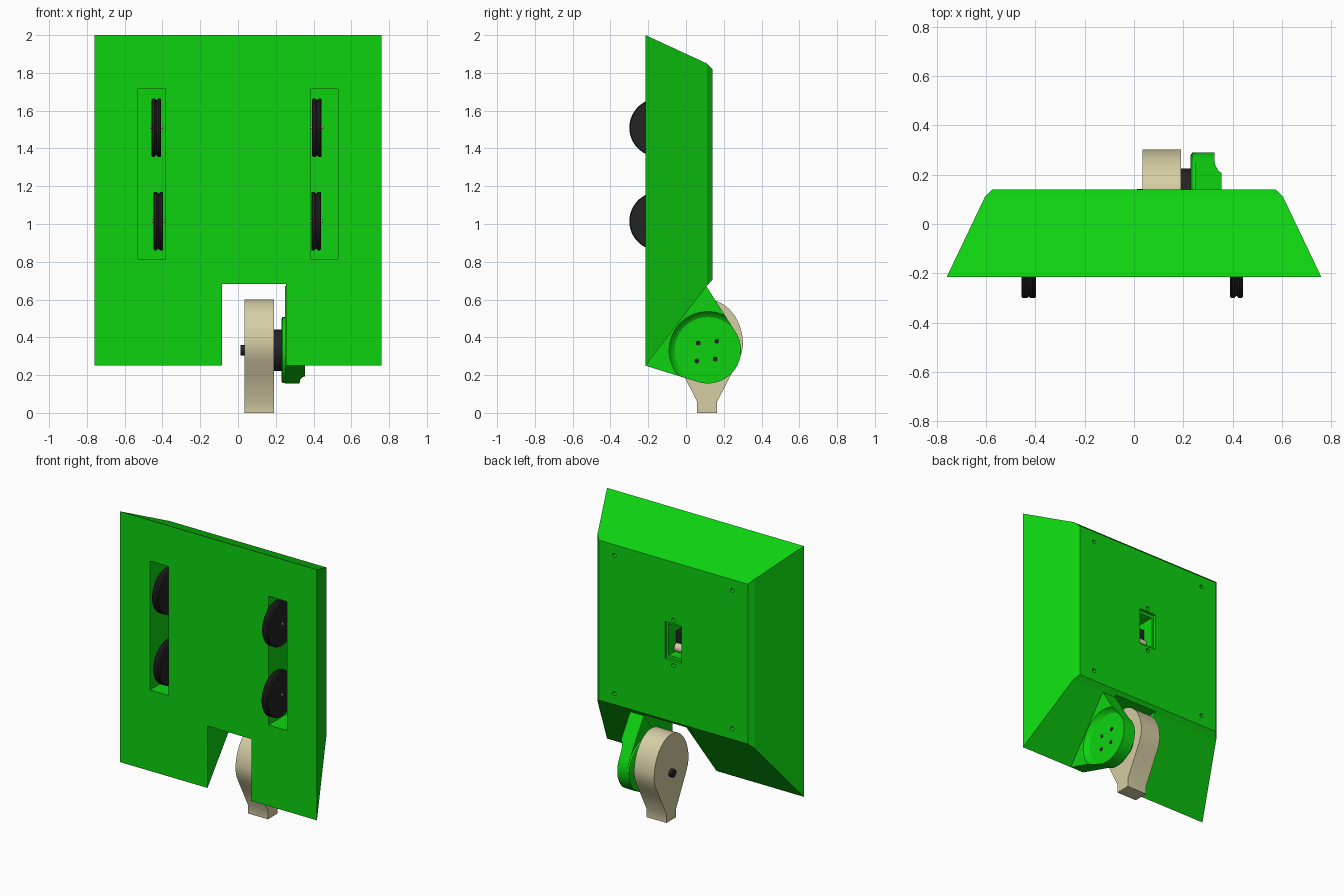
import bpy, bmesh, math

if "Cube" in bpy.data.objects:
    bpy.data.objects.remove(bpy.data.objects["Cube"])

def material(name, rgb):
    m = bpy.data.materials.new(name)
    m.diffuse_color = (*rgb, 1)
    m.use_nodes = True
    m.node_tree.nodes["Principled BSDF"].inputs["Base Color"].default_value = m.diffuse_color
    return m

GREEN = material("bright green", (0.004, 0.65, 0.005))
BLACK = material("rubber black", (0.017, 0.017, 0.018))
BEIGE = material("beige", (0.66, 0.61, 0.37))
PINK = material("axle pink", (0.65, 0.38, 0.36))

def finish(bm, name, mat, smooth=False):
    bmesh.ops.recalc_face_normals(bm, faces=bm.faces)
    me = bpy.data.meshes.new(name)
    bm.to_mesh(me)
    bm.free()
    me.materials.append(mat)
    ob = bpy.data.objects.new(name, me)
    bpy.context.collection.objects.link(ob)
    if smooth:
        smooth_shade(ob)
    return ob

def smooth_shade(ob):
    bpy.ops.object.select_all(action='DESELECT')
    ob.select_set(True)
    bpy.context.view_layer.objects.active = ob
    bpy.ops.object.shade_smooth_by_angle(angle=math.radians(30))

def loft(name, rings, mat, smooth=False):
    """Skin equal-length rings of points and cap both ends."""
    bm = bmesh.new()
    vs = [[bm.verts.new(p) for p in r] for r in rings]
    n = len(vs[0])
    for a, b in zip(vs, vs[1:]):
        for i in range(n):
            j = (i + 1) % n
            bm.faces.new((a[i], a[j], b[j], b[i]))
    bm.faces.new(vs[0])
    bm.faces.new(vs[-1])
    return finish(bm, name, mat, smooth)

def box(name, x0, x1, y0, y1, z0, z1, mat=GREEN):
    return loft(name, [[(x, y0, z0), (x, y1, z0), (x, y1, z1), (x, y0, z1)] for x in (x0, x1)], mat)

def lathe_x(name, prof, y, z, mat, n=48):
    """Turned solid along x from (x, radius) pairs."""
    rings = [[(x, y + r * math.cos(2 * math.pi * i / n), z + r * math.sin(2 * math.pi * i / n))
              for i in range(n)] for x, r in prof]
    return loft(name, rings, mat, True)

def lathe_y(name, x, z, r, y0, y1, n=16):
    rings = [[(x + r * math.cos(2 * math.pi * i / n), y, z + r * math.sin(2 * math.pi * i / n))
              for i in range(n)] for y in (y0, y1)]
    return loft(name, rings, GREEN)

def cut(ob, *cutters):
    for c in cutters:
        m = ob.modifiers.new("cut", 'BOOLEAN')
        m.operation, m.solver, m.object = 'DIFFERENCE', 'EXACT', c
        bpy.context.view_layer.objects.active = ob
        bpy.ops.object.modifier_apply(modifier=m.name)
        bpy.data.objects.remove(c)

# Tapered body shell with a chamfered back edge
body = loft("body", [[(-w, y, lo), (w, y, lo), (w, y, hi), (-w, y, hi)] for y, w, lo, hi in
                     ((-0.215, 0.76, 0.25, 2.0), (0.11, 0.605, 0.672, 1.85), (0.14, 0.575, 0.705, 1.82))], GREEN)
# Leg notch, wheel slots and switch opening
cut(body,
    box("notch_cutter", -0.085, 0.255, -0.5, 0.5, 0, 0.682),
    box("slot_cutter", -0.53, -0.385, -0.5, 0.05, 0.815, 1.715),
    box("slot_cutter", 0.385, 0.53, -0.5, 0.05, 0.815, 1.715),
    box("recess_cutter", -0.065, 0.065, 0.12, 0.5, 1.13, 1.39),
    box("opening_cutter", -0.05, 0.05, -0.06, 0.5, 1.15, 1.37))
# Screw holes in the back
for x, z in [(sx * 0.455, z) for sx in (-1, 1) for z in (0.78, 1.745)] + [(0, 1.10), (0, 1.415)]:
    cut(body, lathe_y("screw_cutter", x, z, 0.014, 0.09, 0.2))

# Switch inside the opening
box("switch", -0.035, 0.035, -0.06, 0.06, 1.17, 1.30, BLACK)
lathe_x("switch_roller", [(-0.03, 0.03), (0.03, 0.03)], 0.06, 1.19, BEIGE, 24)

# Grooved wheels with thin axles
for x, z in ((-0.432, 1.51), (-0.422, 1.015), (0.418, 1.51), (0.414, 1.015)):
    lathe_x("wheel", [(x - 0.025, 0.12), (x - 0.025, 0.15), (x - 0.02, 0.155), (x - 0.01, 0.155),
                      (x, 0.145), (x + 0.01, 0.155), (x + 0.02, 0.155), (x + 0.025, 0.15),
                      (x + 0.025, 0.12)], -0.145, z, BLACK, 64)
    lathe_x("wheel_axle", [(x - 0.034, 0.008), (x + 0.034, 0.008)], -0.145, z, PINK, 12)

# Leg bracket: two body corners running tangentially into a round end
CY, CZ, R = 0.115, 0.332, 0.176
a0, a1 = math.radians(-107), math.radians(31)
outline = [(-0.215, 0.25)] + [(CY + R * math.cos(a0 + (a1 - a0) * i / 28),
                               CZ + R * math.sin(a0 + (a1 - a0) * i / 28)) for i in range(29)] + [(0.107, 0.672)]
bracket = loft("leg_bracket", [[(x, y, z) for y, z in outline] for x in (0.25, 0.355)], GREEN)
cut(bracket, lathe_x("dish_cutter", [(0.326, R - 0.001), (0.332, 0.184), (0.342, 0.196), (0.36, 0.208)],
                     CY, CZ, GREEN))
smooth_shade(bracket)
lathe_x("bracket_boss", [(0.23, R - 0.012), (0.236, R - 0.001), (0.252, R - 0.001)], CY, CZ, GREEN)
for y, z in ((0.065, 0.37), (0.163, 0.38), (0.057, 0.275), (0.155, 0.285)):
    lathe_x("bracket_screw", [(0.322, 0.013), (0.329, 0.013)], y, z, BLACK, 12)

# Motor hub and shaft
lathe_x("motor_hub", [(0.185, 0.11), (0.235, 0.11)], CY, CZ, BLACK)
lathe_x("motor_shaft", [(0.012, 0.027), (0.19, 0.027)], CY, CZ, BLACK, 24)

# Teardrop leg: elliptical head narrowing to a square foot
half = [(0.053, 0.0), (0.053, 0.06), (0.133, 0.215), (0.165, 0.275), (0.183, 0.32)]
half += [(0.19 * math.cos(math.pi * i / 32), 0.36 + 0.24 * math.sin(math.pi * i / 32)) for i in range(16)]
leg = [(0.112 + d, z) for d, z in half] + [(0.112, 0.6)] + [(0.112 - d, z) for d, z in reversed(half)]
loft("leg", [[(x, y, z) for y, z in leg] for x in (0.035, 0.19)], BEIGE, True)
